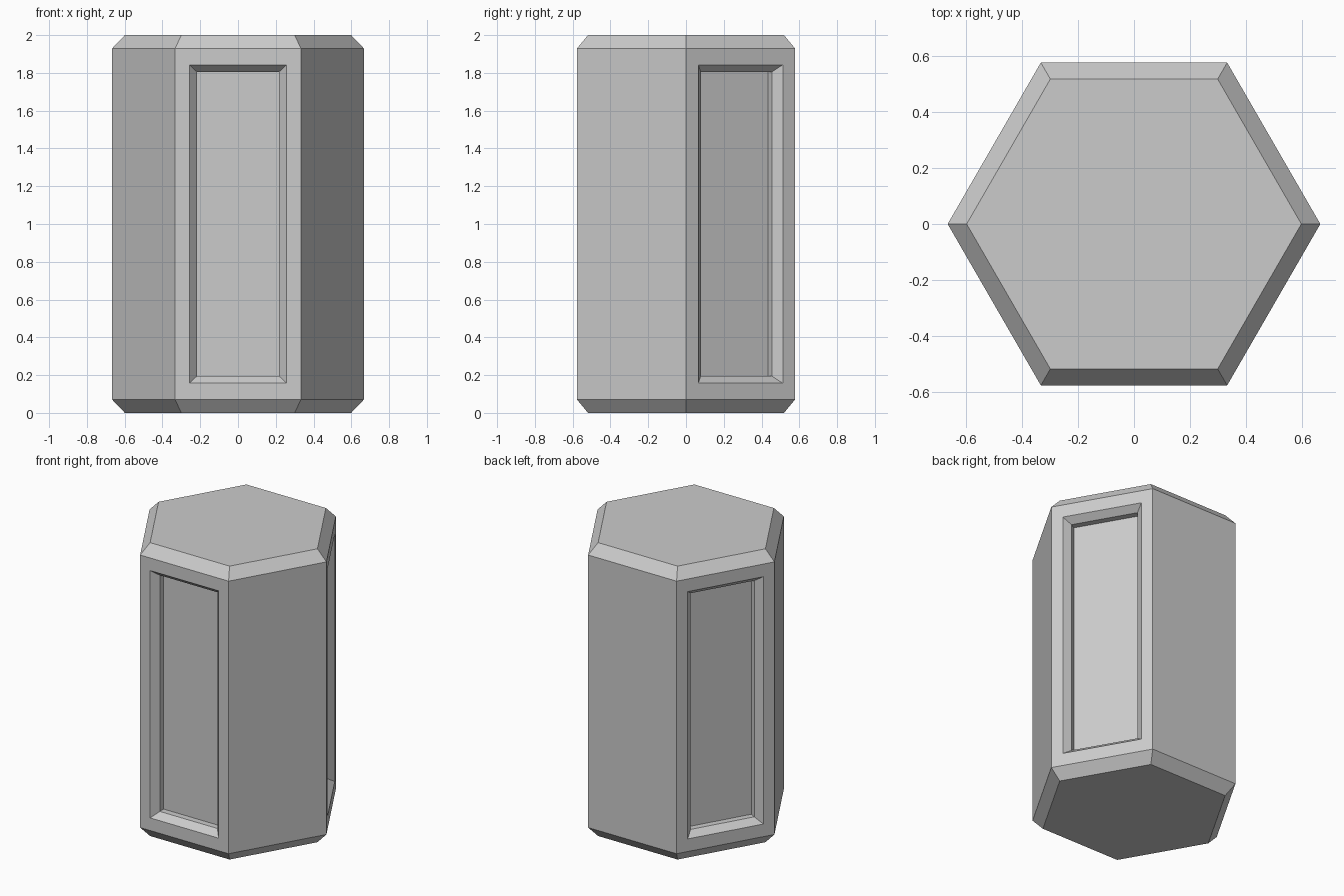
import bpy, bmesh
from math import sin, cos, pi
from mathutils import Vector

if "Cube" in bpy.data.objects:
    bpy.data.objects.remove(bpy.data.objects["Cube"])

R, R_END = 0.667, 0.599
CHAMFER, HEIGHT = 0.071, 2.0
# Recess steps: half width, half height, depth
STEPS = [(0.258, 0.843, 0.0), (0.217, 0.805, 0.045), (0.217, 0.805, 0.087)]

bm = bmesh.new()


def ring(r, z):
    return [bm.verts.new((r * cos(i * pi / 3), r * sin(i * pi / 3), z)) for i in range(6)]


# Hexagonal body with chamfered ends
rings = [ring(R_END, 0), ring(R, CHAMFER), ring(R, HEIGHT - CHAMFER), ring(R_END, HEIGHT)]
sides = []
for level, (low, high) in enumerate(zip(rings, rings[1:])):
    for i in range(6):
        j = (i + 1) % 6
        face = bm.faces.new((low[i], low[j], high[j], high[i]))
        if level == 1:
            sides.append(face)
bm.faces.new(rings[0][::-1])
bm.faces.new(rings[-1])

# Stepped recessed panels on alternating sides, including the front
bm.normal_update()
for face in sides[0::2]:
    centre, out = face.calc_center_median(), face.normal.copy()
    across = Vector((0, 0, 1)).cross(out)
    corners = list(face.verts)
    bm.faces.remove(face)
    for half_w, half_h, depth in STEPS:
        inner = [bm.verts.new(centre + across * half_w * sx + Vector((0, 0, half_h * sz)) - out * depth)
                 for sx, sz in ((-1, -1), (1, -1), (1, 1), (-1, 1))]
        for i in range(4):
            j = (i + 1) % 4
            bm.faces.new((corners[i], corners[j], inner[j], inner[i]))
        corners = inner
    bm.faces.new(corners)

bmesh.ops.recalc_face_normals(bm, faces=bm.faces)
mesh = bpy.data.meshes.new("hexagonal_pillar")
bm.to_mesh(mesh)
bm.free()
bpy.context.collection.objects.link(bpy.data.objects.new("hexagonal_pillar", mesh))
